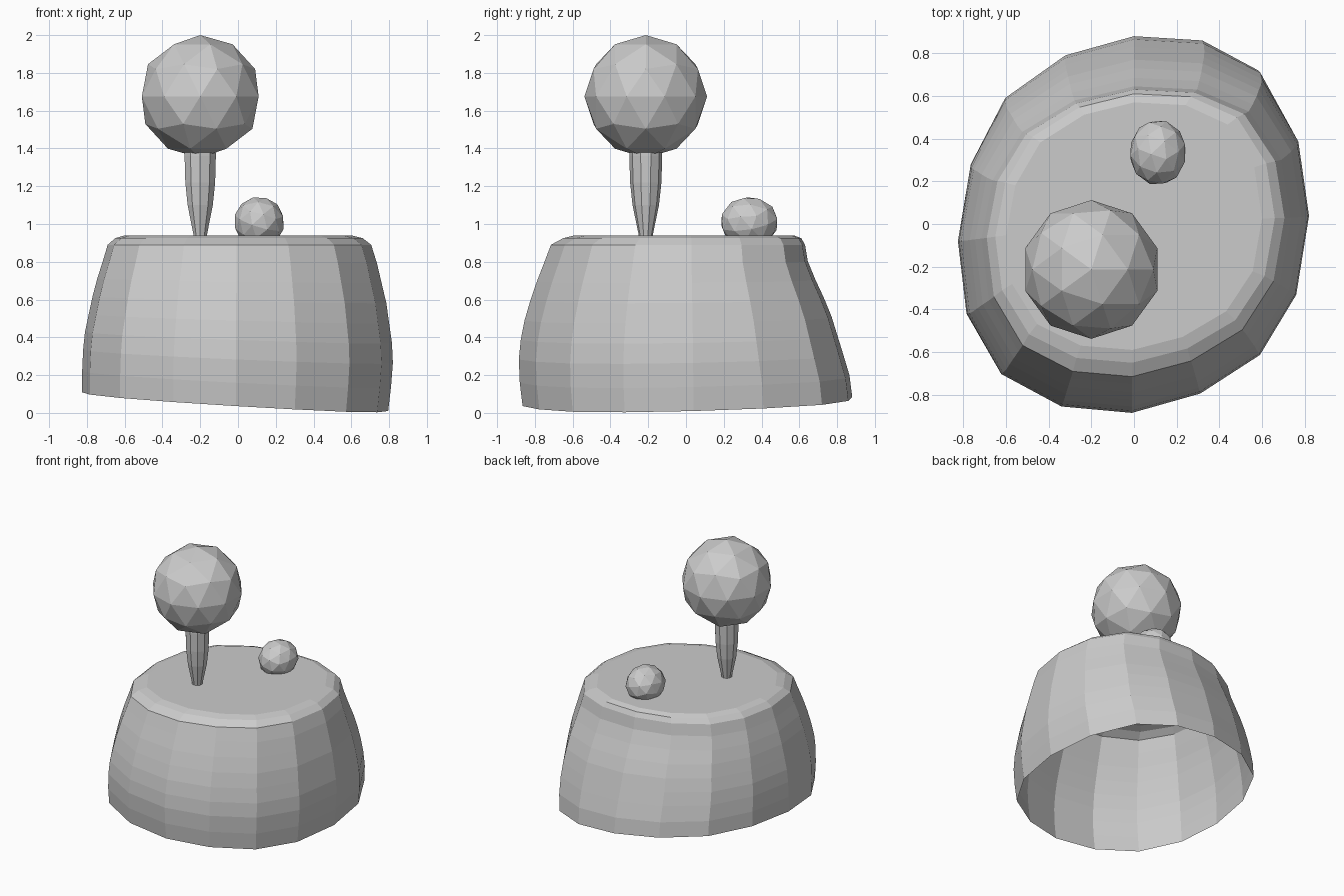
import bpy, bmesh
from math import sin, cos, pi
from mathutils import Matrix, Euler

if "Cube" in bpy.data.objects:
    bpy.data.objects.remove(bpy.data.objects["Cube"])


def make_object(name, bm):
    bmesh.ops.recalc_face_normals(bm, faces=bm.faces[:])
    mesh = bpy.data.meshes.new(name)
    bm.to_mesh(mesh)
    bm.free()
    obj = bpy.data.objects.new(name, mesh)
    bpy.context.collection.objects.link(obj)
    return obj


def loft(name, rings, cap_start, cap_end):
    bm = bmesh.new()
    loops = [[bm.verts.new(p) for p in ring] for ring in rings]
    n = len(loops[0])
    for a, b in zip(loops, loops[1:]):
        for i in range(n):
            j = (i + 1) % n
            bm.faces.new((a[i], a[j], b[j], b[i]))
    if cap_start:
        bm.faces.new(loops[0])
    if cap_end:
        bm.faces.new(loops[-1])
    return make_object(name, bm)


def blob(name, centre, radii, turn=(0, 0, 0)):
    bm = bmesh.new()
    bmesh.ops.create_icosphere(bm, subdivisions=2, radius=1)
    m = (Matrix.Translation(centre) @ Matrix.Diagonal((*radii, 1))
         @ Euler(turn).to_matrix().to_4x4())
    bmesh.ops.transform(bm, matrix=m, verts=bm.verts[:])
    return make_object(name, bm)


# Mound: 16-sided outline, reshaped per level, open underneath with a tilted rim
outline = [(0, .88), (-.32, .79), (-.6, .59), (-.76, .28), (-.82, -.08), (-.78, -.42),
           (-.62, -.7), (-.34, -.85), (-.01, -.88), (.31, -.79), (.59, -.61),
           (.76, -.33), (.82, .04), (.77, .41), (.6, .72), (.33, .86)]
# height, then reach to the left, right, front and back
levels = [(.06, .825, .795, .865, .88), (.18, .825, .81, .88, .865),
          (.30, .82, .82, .885, .83), (.40, .81, .815, .875, .80),
          (.50, .79, .80, .855, .77), (.60, .77, .785, .825, .73),
          (.70, .745, .76, .79, .685), (.80, .715, .735, .75, .645),
          (.89, .69, .705, .715, .63), (.925, .65, .66, .65, .61),
          (.94, .60, .60, .59, .57)]
rings = []
for z, left, right, front, back in levels:
    tilt = max(0, (.89 - z) / .83)
    rings.append([(x * (right if x > 0 else left) / .82,
                   y * (back if y > 0 else front) / .88,
                   z + tilt * (-.0625 * x + .028 * y)) for x, y in outline])
loft("mound", rings, False, True)

# Trunk: tapers down to the ground
trunk = [(.90, .035), (.945, .038), (1.10, .07), (1.22, .083), (1.36, .087), (1.42, .085)]
loft("tree_trunk", [[(-.2 + r * cos(pi / 2 + i * pi / 5), -.213 + r * sin(pi / 2 + i * pi / 5), z)
                     for i in range(10)] for z, r in trunk], True, True)

# Foliage
blob("tree_crown", (-.2, -.213, 1.675), (.325, .325, .325))
blob("bush", (.112, .335, 1.01), (.135, .155, .135), (.3, .2, .4))
